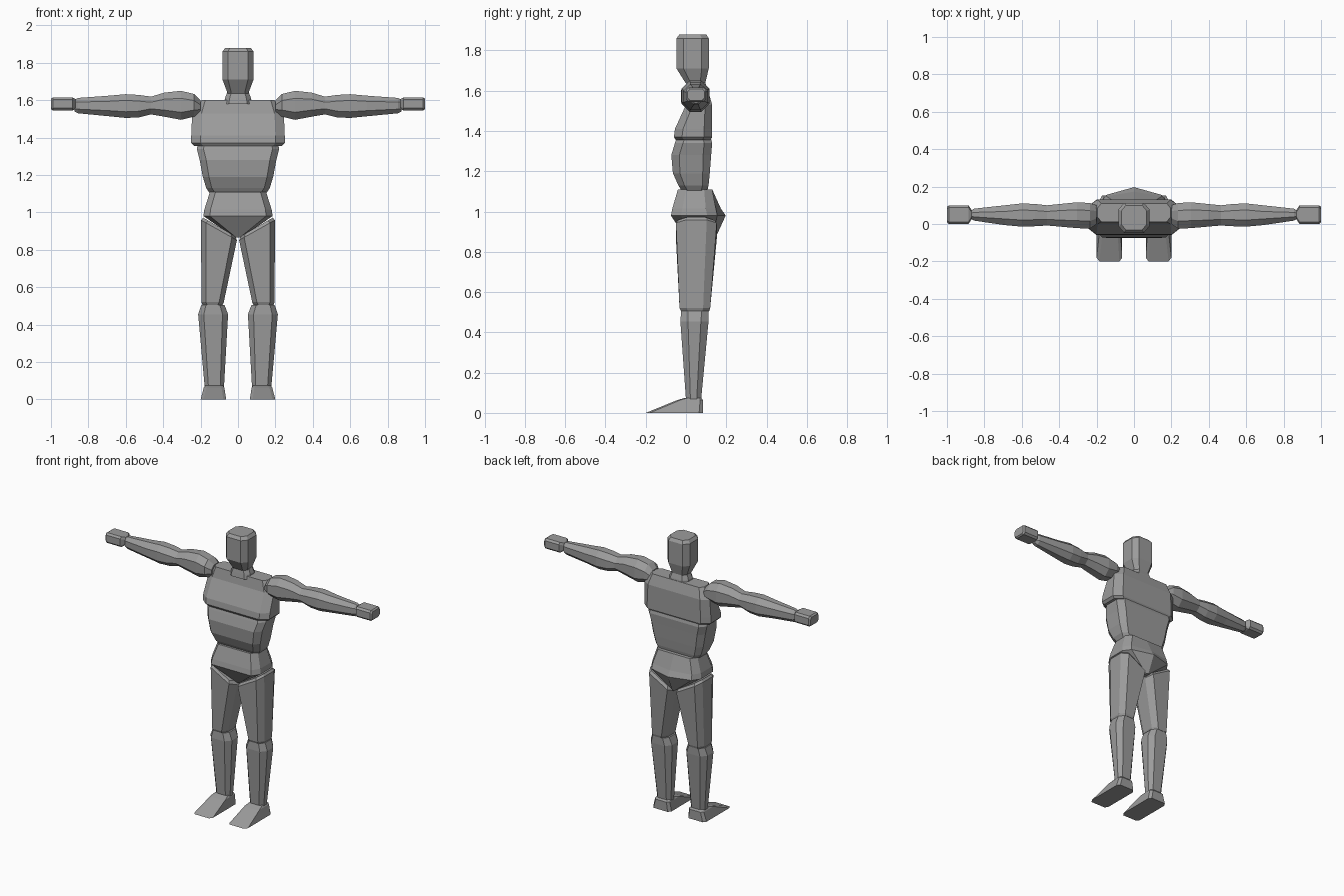
import bpy, bmesh

# One flat colour for the whole figure
grey = bpy.data.materials.new("mid grey")
grey.diffuse_color = (0.33, 0.33, 0.33, 1)


def loft(name, rings, axis="z", side=1):
    """Skin chamfered rectangles.
    Ring: (t, a0, a1, b0, b1, chamfer_a, chamfer_b[, tilt[, back_peak]])
    axis z: a = x, b = y;  axis x: a = y, b = z."""
    bm = bmesh.new()
    loops = []
    for r in rings:
        t, a0, a1, b0, b1, ca, cb = r[:7]
        tilt = r[7] if len(r) > 7 else 0
        mid = (a0 + a1) / 2
        pts = [(a0 + ca, b0), (a1 - ca, b0), (a1, b0 + cb), (a1, b1 - cb),
               (a1 - ca, b1), (a0 + ca, b1), (a0, b1 - cb), (a0, b0 + cb)]
        if len(r) > 8:
            pts.insert(5, (mid, b1 + r[8]))
        loop = []
        for a, b in pts:
            h = t + tilt * (a - mid)
            co = (a, b, h) if axis == "z" else (h, a, b)
            loop.append(bm.verts.new((co[0] * side, co[1], co[2])))
        loops.append(loop)
    n = len(loops[0])
    for lo, hi in zip(loops, loops[1:]):
        for i in range(n):
            j = (i + 1) % n
            bm.faces.new((lo[i], lo[j], hi[j], hi[i]))
    bm.faces.new(loops[0])
    bm.faces.new(loops[-1])
    bmesh.ops.recalc_face_normals(bm, faces=bm.faces)
    mesh = bpy.data.meshes.new(name)
    bm.to_mesh(mesh)
    bm.free()
    mesh.materials.append(grey)
    ob = bpy.data.objects.new(name, mesh)
    bpy.context.collection.objects.link(ob)
    return ob


def sym(z, x, y0, y1, ca, cb, *extra):
    """Ring centred on x = 0."""
    return (z, -x, x, y0, y1, ca, cb, *extra)


# Head and neck
loft("head", [
    sym(1.635, .055, .0, .095, .02, .025),
    sym(1.71, .083, -.047, .113, .03, .035),
    sym(1.86, .083, -.047, .113, .03, .035),
    sym(1.88, .068, -.032, .1, .025, .03)])
loft("neck", [
    sym(1.58, .075, -.005, .11, .025, .03),
    sym(1.61, .07, .0, .105, .025, .03),
    sym(1.66, .05, .01, .09, .02, .025)])

# Torso
loft("chest", [
    sym(1.355, .235, -.05, .122, .05, .04),
    sym(1.37, .25, -.06, .13, .05, .04),
    sym(1.41, .25, -.055, .13, .05, .04),
    sym(1.53, .245, .0, .13, .05, .035),
    sym(1.6, .195, .012, .11, .02, .025)])
loft("abdomen", [
    sym(1.1, .15, -.02, .105, .03, .03),
    sym(1.13, .17, -.038, .112, .03, .03),
    sym(1.19, .188, -.065, .118, .033, .035),
    sym(1.28, .205, -.073, .125, .035, .04),
    sym(1.34, .22, -.055, .13, .035, .04),
    sym(1.36, .215, -.048, .125, .035, .04)])

# Pelvis, with a centre ridge at the back and a wedge between the legs
loft("pelvis", [
    sym(.865, .014, .0, .13, .005, .03, 0, .015),
    sym(.98, .185, -.075, .155, .035, .05, 0, .042),
    sym(1.015, .18, -.068, .148, .033, .05, 0, .025),
    sym(1.11, .15, -.04, .13, .03, .04, 0, 0)])

for side, word in ((1, "left"), (-1, "right")):
    # Leg
    loft(word + "_thigh", [
        (.505, .083, .19, -.025, .115, .025, .035),
        (.52, .076, .196, -.032, .12, .025, .035),
        (.905, .006, .197, -.05, .153, .027, .05, .56),
        (.922, .014, .186, -.04, .14, .025, .045, .58)], side=side)
    loft(word + "_shin", [
        (.065, .075, .178, .0, .075, .02, .022),
        (.455, .053, .213, -.028, .112, .03, .038),
        (.505, .072, .196, -.024, .113, .025, .035)], side=side)
    loft(word + "_foot", [
        (.0, .063, .2, -.2, .085, .015, .02),
        (.063, .073, .183, -.045, .085, .015, .015),
        (.075, .082, .174, -.005, .075, .015, .015)], side=side)
    # Arm, tapering outwards with shoulder, biceps and forearm swells
    loft(word + "_arm", [
        (.2, .0, .1, 1.525, 1.6, .03, .025),
        (.235, -.025, .112, 1.512, 1.633, .04, .035),
        (.305, -.022, .116, 1.495, 1.65, .04, .04),
        (.395, -.014, .107, 1.512, 1.64, .035, .035),
        (.465, -.008, .1, 1.524, 1.619, .033, .03),
        (.53, -.012, .107, 1.508, 1.628, .035, .033),
        (.6, -.014, .11, 1.505, 1.632, .035, .033),
        (.69, -.006, .1, 1.514, 1.624, .033, .03),
        (.855, .018, .082, 1.53, 1.612, .02, .022),
        (.875, .03, .07, 1.54, 1.603, .012, .015)], "x", side)
    loft(word + "_hand", [
        (.868, .025, .075, 1.553, 1.605, .012, .012),
        (.885, .0, .1, 1.545, 1.615, .012, .012),
        (.99, .0, .1, 1.545, 1.615, .012, .012),
        (1.0, .008, .092, 1.552, 1.608, .012, .012)], "x", side)
